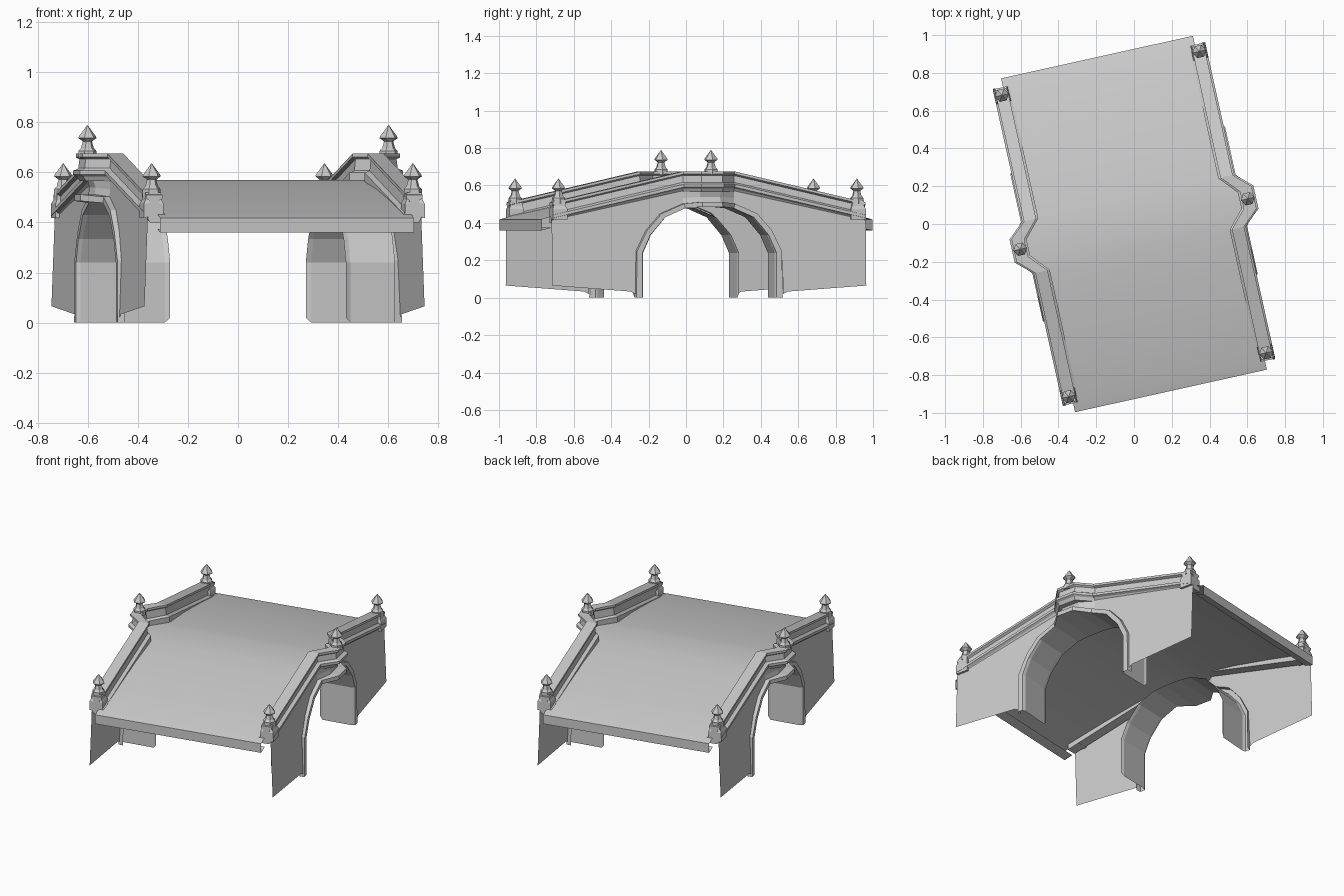
import bpy, bmesh, math

if "Cube" in bpy.data.objects:
    bpy.data.objects.remove(bpy.data.objects["Cube"])

TURN = math.radians(12.5)   # the whole bridge is turned about z


def make(name, grid_rows=(), cap=False, mirror=(True, False), closed=False, smooth=None):
    """Skin a list of equal-length point rows; mirror about the bridge's own axes."""
    bm = bmesh.new()
    rows = [[bm.verts.new(p) for p in r] for r in grid_rows]
    n = len(rows[0])
    for a, b in zip(rows, rows[1:]):
        for i in range(n if closed else n - 1):
            j = (i + 1) % n
            bm.faces.new((a[i], a[j], b[j], b[i]))
    if cap:
        bm.faces.new(rows[0])
        bm.faces.new(rows[-1][::-1])
    bmesh.ops.remove_doubles(bm, verts=bm.verts, dist=1e-5)
    bmesh.ops.recalc_face_normals(bm, faces=bm.faces)
    me = bpy.data.meshes.new(name)
    bm.to_mesh(me)
    bm.free()
    ob = bpy.data.objects.new(name, me)
    bpy.context.collection.objects.link(ob)
    ob.rotation_euler.z = TURN
    if any(mirror):
        m = ob.modifiers.new("mirror", 'MIRROR')
        m.use_axis[0], m.use_axis[1] = mirror
        m.use_mirror_merge = False
    if smooth:
        bpy.context.view_layer.objects.active = ob
        bpy.ops.object.select_all(action='DESELECT')
        ob.select_set(True)
        bpy.ops.object.shade_smooth_by_angle(angle=math.radians(smooth))
    return ob


def both_ways(pts):
    """Mirror a half profile (outer end first) to the other end."""
    return [(-p[0],) + tuple(p[1:]) for p in pts] + list(reversed(pts))


def bulge(y):
    """Outward push of the refuge at mid-span, 0..1."""
    return max(0.0, min(1.0, (0.14 - abs(y)) / 0.085))


def ledge(y):
    """Height of the string course along the side."""
    return 0.595 - 0.23 * max(0.0, abs(y) - 0.14)


def arc(n, z, r):
    return [(r * math.cos(k * math.tau / n), r * math.sin(k * math.tau / n), z) for k in range(n)]


# deck: humped roadway with a down-turned lip at both ends
deck_half = [(0.905, 0.36), (0.905, 0.418), (0.85, 0.435), (0.6, 0.488), (0.35, 0.535),
             (0.14, 0.562), (0.055, 0.569)]
rows = []
for y, z in both_ways(deck_half):
    w = 0.52 + 0.08 * bulge(y)
    rows.append([(-w, y, z), (w, y, z)])
make("deck", rows, mirror=(False, False), smooth=30)

# end lip underside return
for s in (1, -1):
    make("deck_lip", [[(-0.52, s * 0.905, 0.36), (0.52, s * 0.905, 0.36)],
                      [(-0.52, s * 0.85, 0.375), (0.52, s * 0.85, 0.375)]], mirror=(False, False))

# parapets: string course, panel and coping swept along each side
section = [(0.550, -0.03), (0.562, -0.012), (0.576, -0.004), (0.576, 0.012), (0.556, 0.022),
           (0.552, 0.058), (0.566, 0.066), (0.566, 0.08), (0.500, 0.08), (0.500, 0.066),
           (0.512, 0.058), (0.508, 0.012), (0.488, 0.004), (0.488, -0.03)]
rows = []
for y in (-0.857, -0.14, -0.055, 0.055, 0.14, 0.857):
    k = 0.085 * bulge(y)
    # the inner edge of the refuge is a little shorter than the outer edge
    rows.append([(x + k, y * (1 + (x - 0.54) * 4) if abs(y) < 0.1 else y, ledge(y) + h)
                 for x, h in section])
make("parapet", rows, cap=True, closed=True)

# side walls: battered sheets from the arch line up to the string course
arch_out = [(0.405, 0.02), (0.40, 0.25), (0.345, 0.36), (0.265, 0.45), (0.14, 0.503), (0.055, 0.512)]
arch_in = [(0.36, 0.0), (0.36, 0.24), (0.318, 0.335), (0.238, 0.43), (0.13, 0.478), (0.055, 0.486)]
rows = []
for y, z in both_ways([(0.86, 0.065), (0.43, 0.033)] + arch_out):
    top = ledge(y) - 0.005
    col = []
    for t, push in ((0, 0.045), (0.35, 0.04), (0.7, 0.05), (1, 0.085)):
        h = z + (top - z) * t
        col.append((0.576 - 0.038 * h + push * bulge(y), y, h))
    rows.append(col)
make("side_wall", rows)

# arch moulding and the reveal running inward behind it
rows = []
for (yo, zo), (yi, zi) in zip(both_ways(arch_out), both_ways(arch_in)):
    k = 0.075 * bulge(yo)
    zb = 0.0 if zo < 0.1 else zo
    rows.append([(0.552 + k * 0.5, yo, zb), (0.582 + k, yo * 0.99, zb), (0.582 + k, yi * 1.02, zi),
                 (0.565 + k, yi, zi), (0.38, yi * 1.01, zi), (0.36, yi * 1.03, max(zi, 0.02))])
make("arch_reveal", rows)

# finials: faceted spires, tall at mid-span, with square pedestals at the ends
spire = [(0.037, 0.655), (0.037, 0.686), (0.026, 0.698), (0.019, 0.724), (0.026, 0.730),
         (0.037, 0.737), (0.035, 0.744), (0.0005, 0.79)]


def finial(name, x, y, drop, mirror):
    ring = [[(px + x, py + y, z - drop) for px, py, z in arc(6, z, r)] for r, z in spire]
    make(name, ring, cap=True, closed=True, mirror=mirror)


finial("middle_finial", 0.617, 0.0, 0.0, (True, False))
finial("end_finial", 0.535, 0.817, 0.153, (True, True))

pedestal = [(0.040, 0.418), (0.040, 0.475), (0.033, 0.490), (0.031, 0.520)]
rows = [[(0.535 + sx * h, 0.817 + sy * h, z) for sx, sy in ((1, 1), (-1, 1), (-1, -1), (1, -1))]
        for h, z in pedestal]
make("end_pedestal", rows, cap=True, closed=True, mirror=(True, True))
